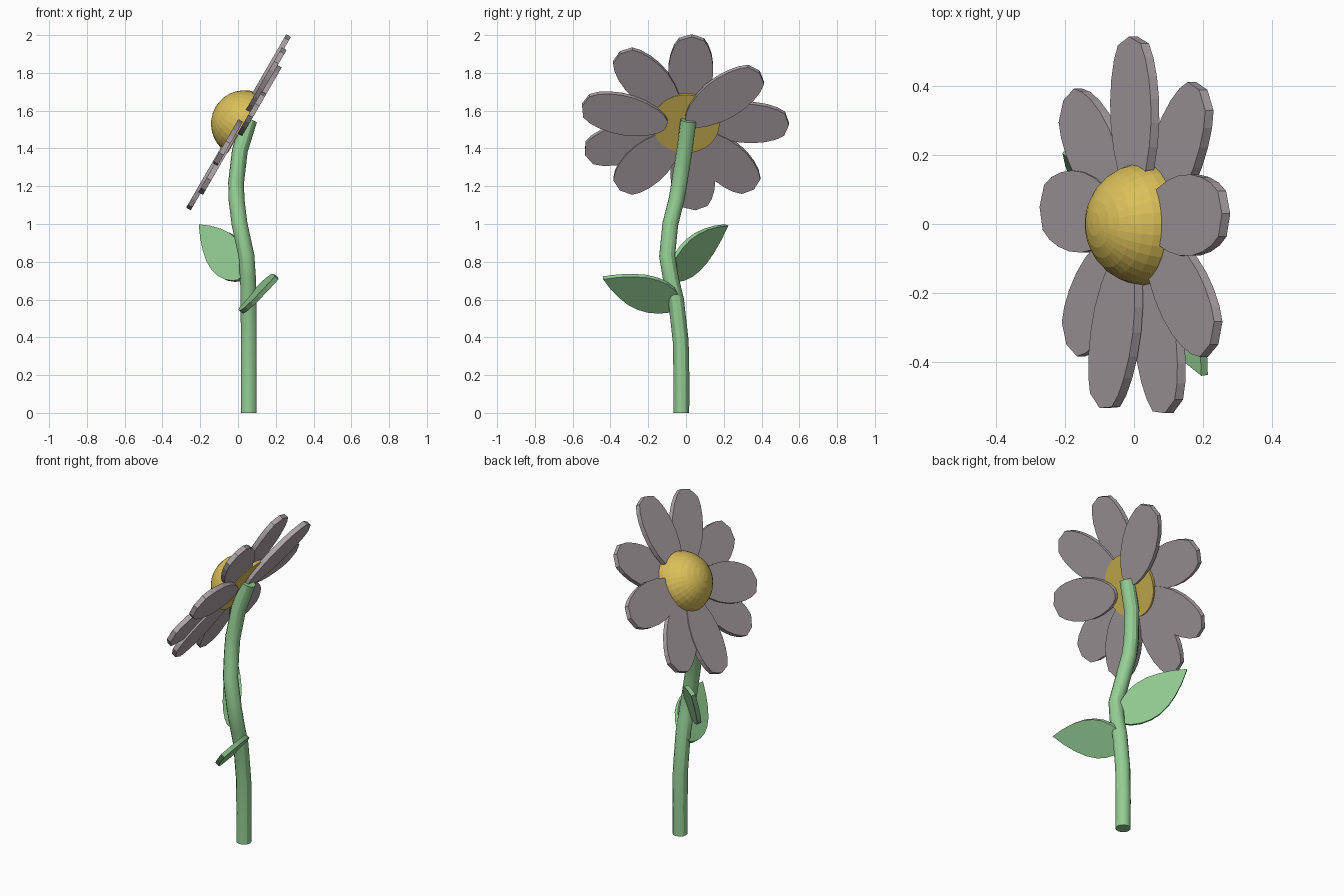
import bpy, bmesh
from mathutils import Vector, Matrix

if "Cube" in bpy.data.objects:
    bpy.data.objects.remove(bpy.data.objects["Cube"])


def material(name, rgb):
    m = bpy.data.materials.new(name)
    m.diffuse_color = (*rgb, 1)
    m.use_nodes = True
    m.node_tree.nodes["Principled BSDF"].inputs["Base Color"].default_value = m.diffuse_color
    return m


GREEN = material("green", (0.30, 0.62, 0.30))
MAUVE = material("mauve", (0.42, 0.37, 0.39))
YELLOW = material("yellow", (0.70, 0.52, 0.10))


def add_object(name, bm, mat):
    bmesh.ops.recalc_face_normals(bm, faces=bm.faces)
    me = bpy.data.meshes.new(name)
    bm.to_mesh(me)
    bm.free()
    me.materials.append(mat)
    ob = bpy.data.objects.new(name, me)
    bpy.context.collection.objects.link(ob)
    return ob


def blade(name, base, tip, side, half, profile, thick, mat):
    """Flat plate from base to tip, outlined by a mirrored (t, width) profile."""
    base, axis = Vector(base), Vector(tip) - Vector(base)
    a = axis.normalized()
    s = Vector(side)
    s = (s - a * s.dot(a)).normalized()
    n = a.cross(s)
    outline = list(profile) + [(t, -w) for t, w in reversed(profile) if w > 0]
    bm = bmesh.new()
    rings = [[bm.verts.new(base + axis * t + s * w * half + n * h)
              for t, w in outline] for h in (-thick / 2, thick / 2)]
    bm.faces.new(rings[0])
    bm.faces.new(rings[1])
    for i in range(len(outline)):
        j = (i + 1) % len(outline)
        bm.faces.new((rings[0][i], rings[0][j], rings[1][j], rings[1][i]))
    return add_object(name, bm, mat)


# Flower head plane, tilted 30 degrees and facing -x
V = Vector((0.5, 0, 0.866))
N = Vector((-0.866, 0, 0.5))
CENTRE = Vector((0, 0, 1.54))


def on_head(y, v, depth):
    return CENTRE + Vector((0, y, 0)) + V * v - N * depth


# Petals: inner end, outer end (in the head plane), depth behind the plane
PETAL = [(0, 0), (0.01, 0.22), (0.06, 0.45), (0.16, 0.68), (0.3, 0.88), (0.45, 0.99),
         (0.6, 1), (0.74, 0.92), (0.86, 0.77), (0.95, 0.56), (1, 0)]
petals = [
    ((0.02, 0.08), (0.03, 0.53), 0.003),
    ((0.01, 0.02), (0.39, 0.33), 0.042),
    ((0.08, 0.01), (0.545, -0.01), 0.003),
    ((0.05, -0.06), (0.36, -0.40), 0.008),
    ((0.02, -0.08), (0.05, -0.53), 0.003),
    ((-0.05, -0.06), (-0.35, -0.40), 0.018),
    ((-0.07, -0.04), (-0.535, -0.19), 0.008),
    ((-0.10, 0.01), (-0.55, 0.13), 0.042),
    ((-0.05, 0.07), (-0.35, 0.435), 0.018),
]
for i, (p, q, d) in enumerate(petals):
    p, q = on_head(*p, d), on_head(*q, d)
    blade(f"petal_{i + 1}", p, q, N.cross(q - p), 0.118, PETAL, 0.028, MAUVE)

# Domed centre: half sphere with a flat back
bm = bmesh.new()
bmesh.ops.create_uvsphere(bm, u_segments=32, v_segments=16, radius=0.178)
cut = bmesh.ops.bisect_plane(bm, geom=bm.verts[:] + bm.edges[:] + bm.faces[:], dist=1e-5,
                             plane_co=(0, 0, 0), plane_no=(0, 0, 1), clear_inner=True)
bmesh.ops.holes_fill(bm, edges=[e for e in bm.edges if e.is_boundary])
bm.transform(Matrix.Translation((0.035, 0, 1.53)) @ N.to_track_quat('Z', 'Y').to_matrix().to_4x4())
add_object("flower_centre", bm, YELLOW)

# Leaves
LEAF = [(0, 0), (0.02, 0.3), (0.08, 0.55), (0.18, 0.8), (0.3, 0.96), (0.42, 1),
        (0.56, 0.92), (0.7, 0.72), (0.85, 0.41), (1, 0)]
blade("upper_leaf", (0.03, -0.09, 0.72), (-0.2, 0.215, 0.995), (0.11, -0.025, 0.18),
      0.108, LEAF, 0.025, GREEN)
blade("lower_leaf", (0.03, -0.03, 0.57), (0.205, -0.44, 0.715), (0.17, -0.05, 0.20),
      0.11, LEAF, 0.025, GREEN)

# Curved stem
path = [(0.057, -0.025, 0), (0.057, -0.024, 0.18), (0.057, -0.028, 0.38), (0.056, -0.053, 0.6),
        (0.053, -0.08, 0.71), (0.045, -0.1, 0.83), (0.008, -0.083, 1.0), (-0.008, -0.05, 1.13),
        (-0.01, -0.035, 1.22), (0.01, -0.008, 1.39), (0.06, 0.013, 1.55)]
cu = bpy.data.curves.new("stem", 'CURVE')
cu.dimensions = '3D'
cu.bevel_depth = 0.042
cu.bevel_resolution = 4
cu.use_fill_caps = True
sp = cu.splines.new('POLY')
sp.points.add(len(path) - 1)
for pt, co in zip(sp.points, path):
    pt.co = (*co, 1)
cu.materials.append(GREEN)
stem = bpy.data.objects.new("stem", cu)
bpy.context.collection.objects.link(stem)
bpy.context.view_layer.objects.active = stem
stem.select_set(True)
bpy.ops.object.convert(target='MESH')
bpy.ops.object.shade_smooth_by_angle()
